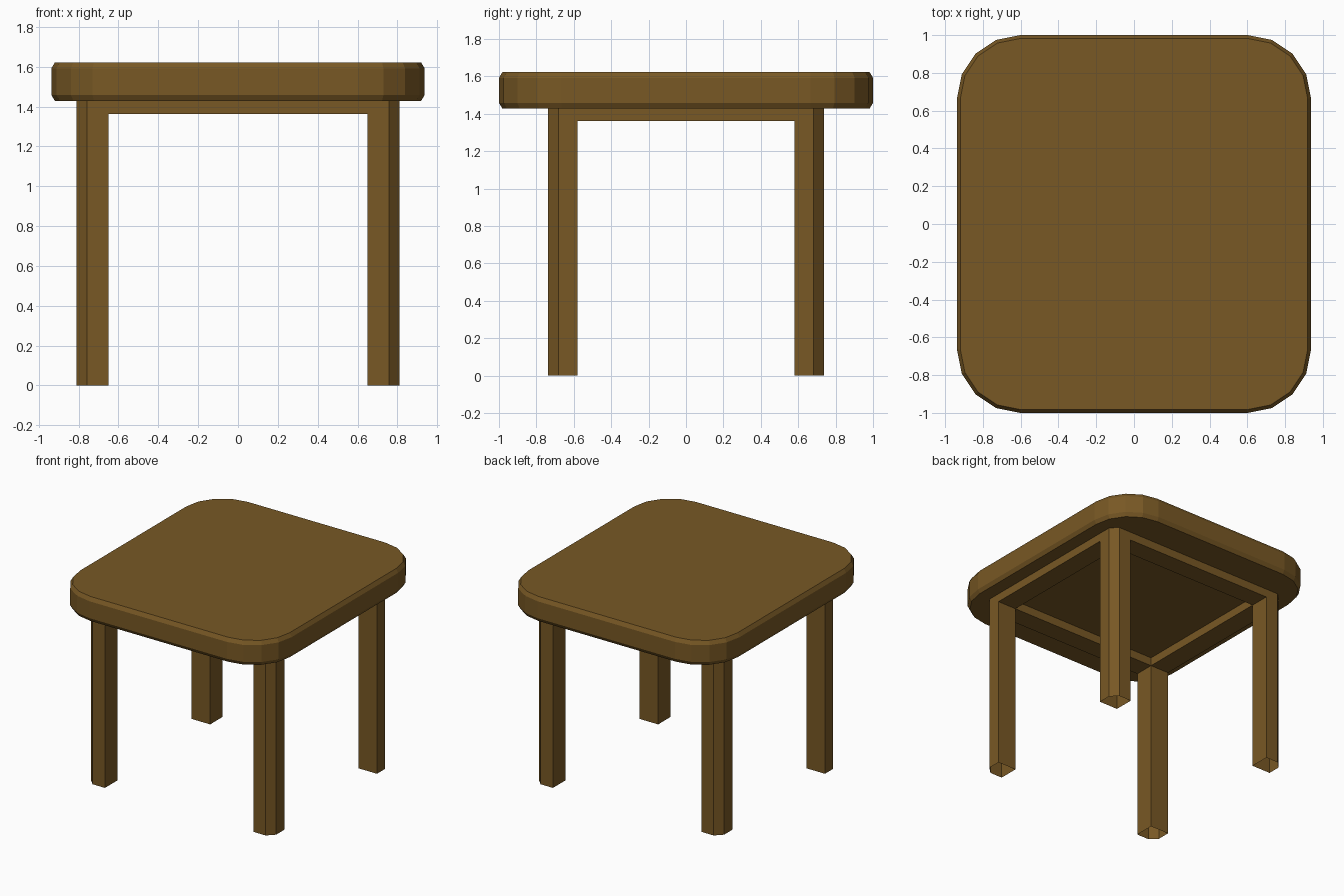
import bpy
import bmesh
from math import cos, sin, pi

if "Cube" in bpy.data.objects:
    bpy.data.objects.remove(bpy.data.objects["Cube"], do_unlink=True)

wood = bpy.data.materials.new("brown wood")
wood.use_nodes = True
colour = (0.188, 0.098, 0.018, 1)
wood.diffuse_color = colour
wood.node_tree.nodes["Principled BSDF"].inputs["Base Color"].default_value = colour


def loft(name, rings, caps=False):
    """Join equal-length rings of points with flat faces."""
    bm = bmesh.new()
    loops = [[bm.verts.new(p) for p in ring] for ring in rings]
    n = len(loops[0])
    for low, high in zip(loops, loops[1:]):
        for i in range(n):
            j = (i + 1) % n
            bm.faces.new((low[i], low[j], high[j], high[i]))
    if caps:
        bm.faces.new(loops[0][::-1])
        bm.faces.new(loops[-1])
    bmesh.ops.recalc_face_normals(bm, faces=bm.faces)
    mesh = bpy.data.meshes.new(name)
    bm.to_mesh(mesh)
    bm.free()
    mesh.materials.append(wood)
    obj = bpy.data.objects.new(name, mesh)
    bpy.context.collection.objects.link(obj)
    return obj


# Table top: rounded rectangle with a small bevel above and below
def rounded_outline(inset, z, half_x=0.937, half_y=1.0, radius=0.335, steps=4):
    points = []
    for quarter, (sx, sy) in enumerate([(1, 1), (-1, 1), (-1, -1), (1, -1)]):
        for k in range(steps + 1):
            a = (quarter + k / steps) * pi / 2
            points.append((sx * (half_x - radius) + (radius - inset) * cos(a),
                           sy * (half_y - radius) + (radius - inset) * sin(a), z))
    return points


under, top, bevel = 1.428, 1.622, 0.03
loft("table_top", [rounded_outline(0.018, under), rounded_outline(0, under + bevel),
                   rounded_outline(0, top - bevel), rounded_outline(0.018, top)], caps=True)

# Legs: open square tubes with the outer corner cut off
in_x, out_x, in_y, out_y, cut = 0.65, 0.812, 0.58, 0.737, 0.054
profile = [(in_x, in_y), (out_x, in_y), (out_x, out_y - cut),
           (out_x - cut, out_y), (in_x, out_y)]
for side, sx in (("left", 1), ("right", -1)):
    for end, sy in (("front", -1), ("back", 1)):
        loft(f"{end}_{side}_leg",
             [[(sx * x, sy * y, z) for x, y in profile] for z in (0, under)])

# Apron rails: as thick as the legs and flush with them
drop = 1.362
for name, s in (("front", -1), ("back", 1)):
    section = [(in_y, drop), (out_y, drop), (out_y, under), (in_y, under)]
    loft(f"{name}_rail", [[(x, s * y, z) for y, z in section] for x in (-in_x, in_x)])
for name, s in (("right", -1), ("left", 1)):
    section = [(in_x, drop), (out_x, drop), (out_x, under), (in_x, under)]
    loft(f"{name}_rail", [[(s * x, y, z) for x, z in section] for y in (-in_y, in_y)])
